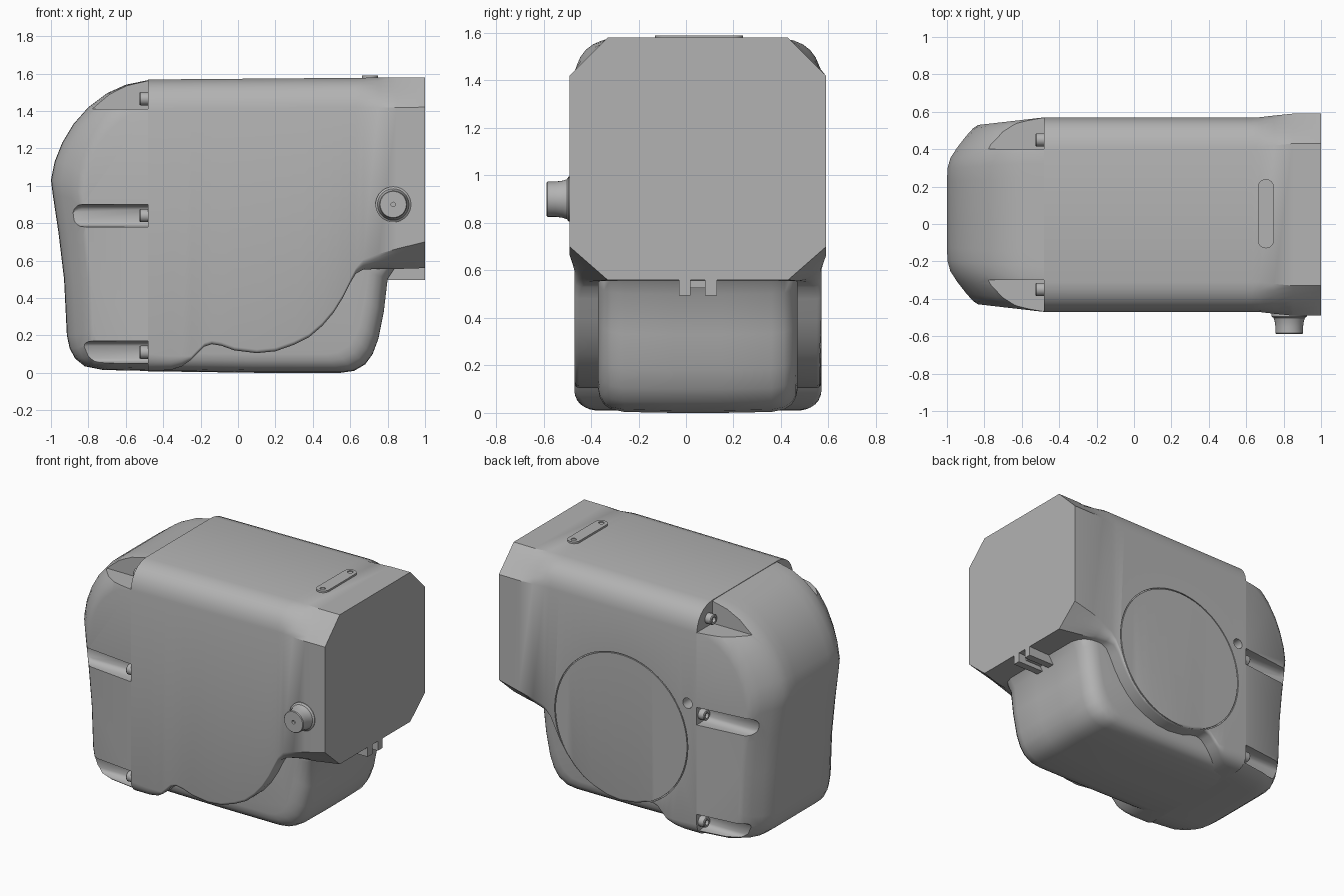
import bpy, bmesh, math
from mathutils import Vector, Matrix

if "Cube" in bpy.data.objects:
    bpy.data.objects.remove(bpy.data.objects["Cube"])

CY = 0.05  # centre line of the housing in y
SEAM = -0.48

grey = bpy.data.materials.new("satin grey")
grey.use_nodes = True
COLOUR = (0.45, 0.45, 0.45, 1)
grey.diffuse_color = COLOUR
grey.node_tree.nodes["Principled BSDF"].inputs["Base Color"].default_value = COLOUR


def finish(name, bm):
    bmesh.ops.recalc_face_normals(bm, faces=bm.faces[:])
    mesh = bpy.data.meshes.new(name)
    bm.to_mesh(mesh)
    bm.free()
    mesh.materials.append(grey)
    obj = bpy.data.objects.new(name, mesh)
    bpy.context.collection.objects.link(obj)
    return obj


def loft(name, rings, closed=False):
    """Skin a list of equal-length rings; closed joins last to first."""
    bm = bmesh.new()
    loops = [[bm.verts.new(p) for p in ring] for ring in rings]
    pairs = list(zip(loops, loops[1:]))
    if closed:
        pairs.append((loops[-1], loops[0]))
    else:
        bm.faces.new(loops[0])
        bm.faces.new(loops[-1])
    for a, b in pairs:
        for i in range(len(a)):
            j = (i + 1) % len(a)
            bm.faces.new((a[i], a[j], b[j], b[i]))
    return finish(name, bm)


def lathe(name, profile, loc, axis, closed=False, n=32):
    """Revolve (radius, height) points around an axis through loc."""
    turn = Vector((0, 0, 1)).rotation_difference(Vector(axis))
    rings = []
    for r, h in profile:
        angles = [math.tau * i / n for i in range(n)]
        rings.append([turn @ Vector((r * math.cos(a), r * math.sin(a), h)) + Vector(loc) for a in angles])
    return loft(name, rings, closed)


def box(name, lo, hi):
    bm = bmesh.new()
    lo, hi = Vector(lo), Vector(hi)
    bmesh.ops.create_cube(bm, size=1, matrix=Matrix.Translation((lo + hi) / 2) @ Matrix.Diagonal((*(hi - lo), 1)))
    return finish(name, bm)


def cut(obj, cutter):
    mod = obj.modifiers.new("cut", "BOOLEAN")
    mod.object, mod.operation, mod.solver = cutter, "DIFFERENCE", "EXACT"
    bpy.context.view_layer.objects.active = obj
    bpy.ops.object.modifier_apply(modifier=mod.name)
    bpy.data.objects.remove(cutter)


def smooth(obj, angle=32):
    bpy.ops.object.select_all(action="DESELECT")
    obj.select_set(True)
    bpy.context.view_layer.objects.active = obj
    bpy.ops.object.shade_smooth_by_angle(angle=math.radians(angle))


def corner(a, b, c, bulge, n=6):
    """Curve from a to c, pulled towards corner b; bulge 0 is a chamfer."""
    a, b, c = Vector(a), Vector(b), Vector(c)
    ctrl = ((a + c) / 2).lerp(b, bulge)
    ts = [i / n for i in range(n + 1)]
    return [a * (1 - t) ** 2 + ctrl * 2 * t * (1 - t) + c * t * t for t in ts]


def layered(name, profile, layers, taper=0):
    """Stack an xz profile across y, shrunk by each layer: half width, x, top, bottom."""
    zs = [z for x, z in profile]
    lo, hi = min(zs), max(zs)
    rings = []
    for side, stack in ((-1, layers), (1, layers[::-1])):
        for half, k, top, bottom in stack:
            ring = []
            for x, z in profile:
                u = (z - lo) / (hi - lo)
                x = SEAM + (x - SEAM) * (1 - k)
                y = CY + side * half * (1 - taper * (SEAM - x) / 0.52)
                ring.append((x, y, z + bottom * (1 - u) - top * u))
            rings.append(ring)
    return loft(name, rings)


# Main housing: sections along x; each gives x, lower side edge, underside, corner inset
sections = [(SEAM, .10, .01, .09), (-.36, .09, .015, .08), (-.30, .09, .035, .05)]
rim = [(-.25, .07), (-.22, .10), (-.18, .14), (-.14, .153), (-.09, .145), (-.02, .12), (.1, .105),
       (.2, .115), (.3, .15), (.38, .19), (.45, .25), (.51, .32), (.56, .4), (.6, .48)]
sections += [(x, z + .02, z, .02) for x, z in rim]
sections += [(.63, .56, .53, .03), (.67, .605, .552, .06), (.75, .635, .555, .09),
             (.85, .663, .555, .12), (1, .70, .56, .16)]
rings = []
for x, edge, under, inset in sections:
    flare = min(max((x - .65) / .2, 0), 1)
    flare = flare * flare * (3 - 2 * flare)
    w = .52 + .02 * flare
    top = 1.568 + .012 * (x - SEAM) / 1.48
    half = corner((w - .16, top), (w, top), (w, top - .16), .8 * (1 - flare))
    half += corner((w, edge), (w, under), (w - inset, under), .8 * (1 - flare))
    rings.append([(x, CY + y, z) for y, z in half] + [(x, CY - y, z) for y, z in reversed(half)])
housing = loft("housing", rings)

# Round groove and screw hole on the back wall
back = CY + .52
cut(housing, lathe("groove_cutter", [(.496, -.008), (.503, -.008), (.503, .02), (.496, .02)],
                   (.09, back, .61), (0, 1, 0), True, 96))
cut(housing, lathe("hole_cutter", [(.035, -.08), (.035, .05)], (-.41, back, .91), (0, 1, 0)))
smooth(housing)

# Belly bulging below the housing
belly = layered("belly", [(SEAM, .008), (.1, 0), (.55, 0), (.62, .01), (.68, .045), (.72, .1), (.75, .18),
                          (.78, .33), (.8, .5), (.84, .56), (.6, .9), (SEAM, .9)],
                [(.42, .08, 0, .1), (.413, .055, 0, .065), (.395, .03, 0, .035), (.365, .012, 0, .015), (.31, 0, 0, .004),
                 (.1, 0, 0, 0)])
smooth(belly, 40)

# Rounded end cap
cap = layered("end_cap", [(SEAM, 1.565), (-.6, 1.54), (-.7, 1.495), (-.8, 1.42), (-.88, 1.33), (-.94, 1.23),
                          (-.98, 1.13), (-1, 1.03), (-.99, .95), (-.96, .75), (-.93, .5), (-.915, .2), (-.9, .13),
                          (-.87, .075), (-.82, .035), (-.72, .015), (SEAM, .01)],
              [(.52, .32, .16, .09), (.505, .27, .1, .045), (.465, .2, .045, .017), (.4, .105, .012, .004),
               (.34, .035, .002, 0), (.28, .006, 0, 0), (.2, 0, 0, 0)], .115)

# Screw pockets and screws, mirrored front and back
for side, word in ((-1, "front"), (1, "back")):
    def span(inner, outer):
        return sorted((CY + side * inner, CY + side * outer))
    y0, y1 = span(.35, .7)
    cut(cap, box("pocket_cutter", (-.8, y0, 1.41), (-.4, y1, 1.7)))
    places = [("top", .4, 1.465)]
    for level, z, end in (("middle", .84, -.9), ("bottom", .11, -.87)):
        # Slot with a rounded floor and a rounded far end
        outline = [(SEAM + .05, z - .06), (SEAM + .05, z + .06)]
        outline += [(end + .06 - .06 * math.sin(a), z + .06 * math.cos(a))
                    for a in [math.pi * i / 10 for i in range(11)]]
        mid = (end + SEAM) / 2
        steps = [(.42, .55), (.43, .8), (.455, .95), (.48, 1), (.7, 1)]
        cut(cap, loft("slot_cutter", [[(mid + (x - mid) * (.9 + .1 * s), CY + side * h, z + (v - z) * s)
                                       for x, v in outline] for h, s in steps]))
        places.append((level, .475, z))
    for level, h, z in places:
        screw = lathe(f"{word}_{level}_screw", [(.035, 0), (.035, .04), (.031, .045), (.018, .045), (.018, .025)],
                      (SEAM - .002, CY + side * h, z), (-1, 0, 0), n=20)
        smooth(screw)
smooth(cap, 40)

# Knob on the front wall
knob = lathe("knob", [(.095, -.02), (.095, .004), (.084, .012), (.078, .03), (.074, .06), (.074, .093),
                      (.07, .098), (.012, .098), (.012, .08)], (.83, -.49, .9), (0, -1, 0))
smooth(knob)

# Slim plate on the top with two rivet holes
outline = [(.705 + .043 * math.cos(a), CY + .005 + (.142 if a < math.pi else -.142) + .043 * math.sin(a))
           for a in [math.pi * i / 12 for i in range(13)] + [math.pi * (1.001 + i / 12) for i in range(13)]]
plate = loft("top_plate", [[(x, y, z) for x, y in outline] for z in (1.56, 1.59)])
for y in (-.094, .204):
    cut(plate, lathe("rivet_cutter", [(.018, -.006), (.018, .02)], (.705, y, 1.59), (0, 0, 1), n=20))
smooth(plate)

# Slotted latch under the overhang
for word, y in (("front", -.03), ("back", .08)):
    box(f"{word}_latch_rail", (.78, y, .495), (1, y + .05, .57))
box("latch_bridge", (.78, .01, .525), (.94, .09, .57))
